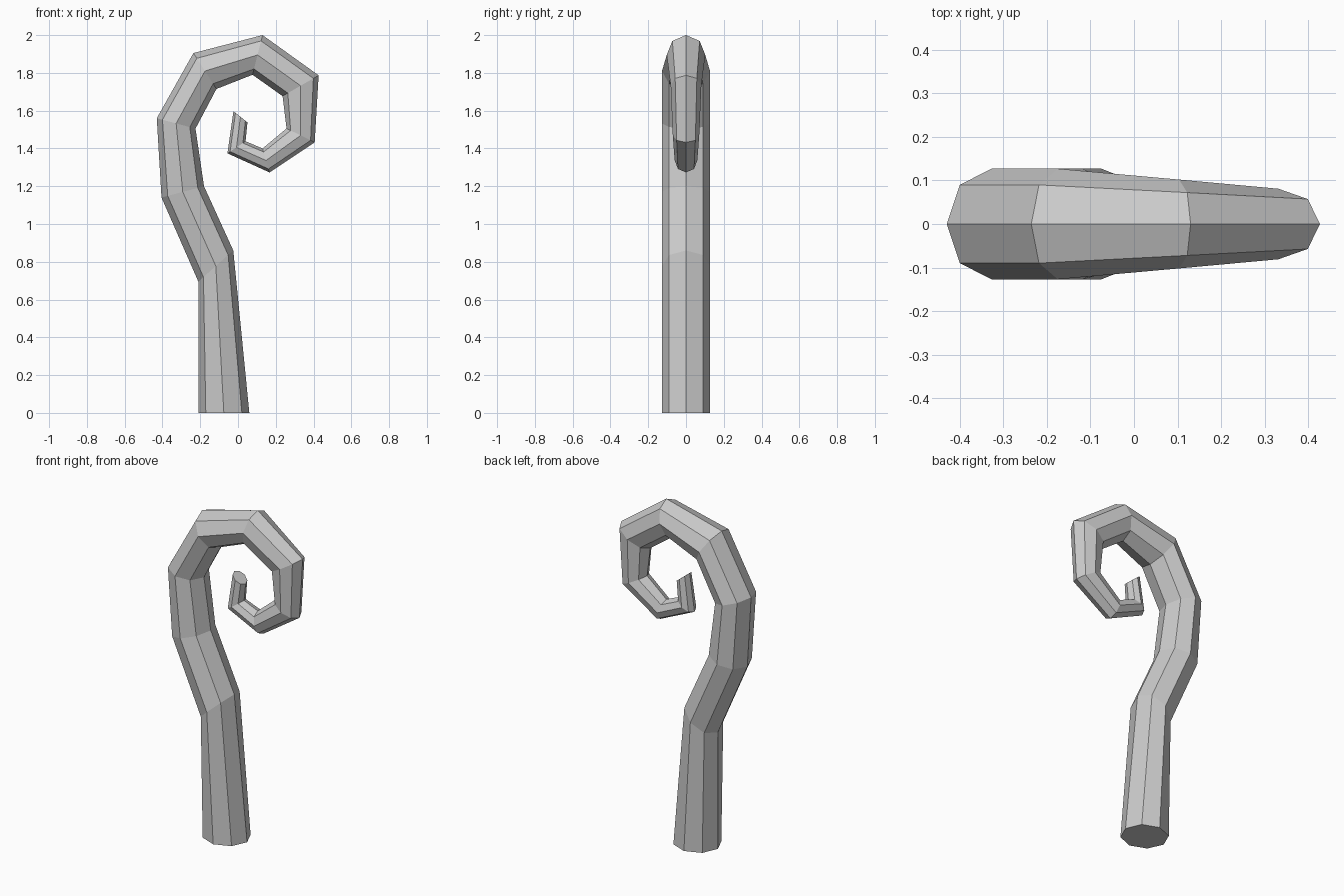
import bpy, bmesh, math

if "Cube" in bpy.data.objects:
    bpy.data.objects.remove(bpy.data.objects["Cube"])

# Cross-sections along the staff: outer x, z, inner x, z, half depth
RINGS = [
    (-0.21, 0.00, 0.06, 0.00, 0.127),
    (-0.21, 0.695, -0.025, 0.86, 0.127),
    (-0.405, 1.14, -0.18, 1.20, 0.127),
    (-0.43, 1.56, -0.225, 1.505, 0.127),
    (-0.236, 1.905, -0.114, 1.715, 0.127),
    (0.13, 2.00, 0.077, 1.79, 0.102),
    (0.427, 1.787, 0.236, 1.677, 0.081),
    (0.406, 1.432, 0.257, 1.506, 0.07),
    (0.167, 1.273, 0.13, 1.40, 0.06),
    (-0.056, 1.374, 0.04, 1.438, 0.052),
    (-0.024, 1.597, 0.05, 1.538, 0.045),
]
SIDES = 8

# Curled staff: octagonal sections bridged one to the next
bm = bmesh.new()
loops = []
for ox, oz, ix, iz, depth in RINGS:
    ring = []
    for k in range(SIDES):
        a = 2 * math.pi * k / SIDES
        t = (1 - math.cos(a)) / 2
        ring.append(bm.verts.new((ox + (ix - ox) * t, depth * math.sin(a), oz + (iz - oz) * t)))
    loops.append(ring)

for a, b in zip(loops, loops[1:]):
    for k in range(SIDES):
        n = (k + 1) % SIDES
        bm.faces.new((a[k], a[n], b[n], b[k]))

# End caps
bm.faces.new(loops[0])
bm.faces.new(loops[-1])
bmesh.ops.recalc_face_normals(bm, faces=bm.faces)

mesh = bpy.data.meshes.new("curled_staff")
bm.to_mesh(mesh)
bm.free()
bpy.context.collection.objects.link(bpy.data.objects.new("curled_staff", mesh))
